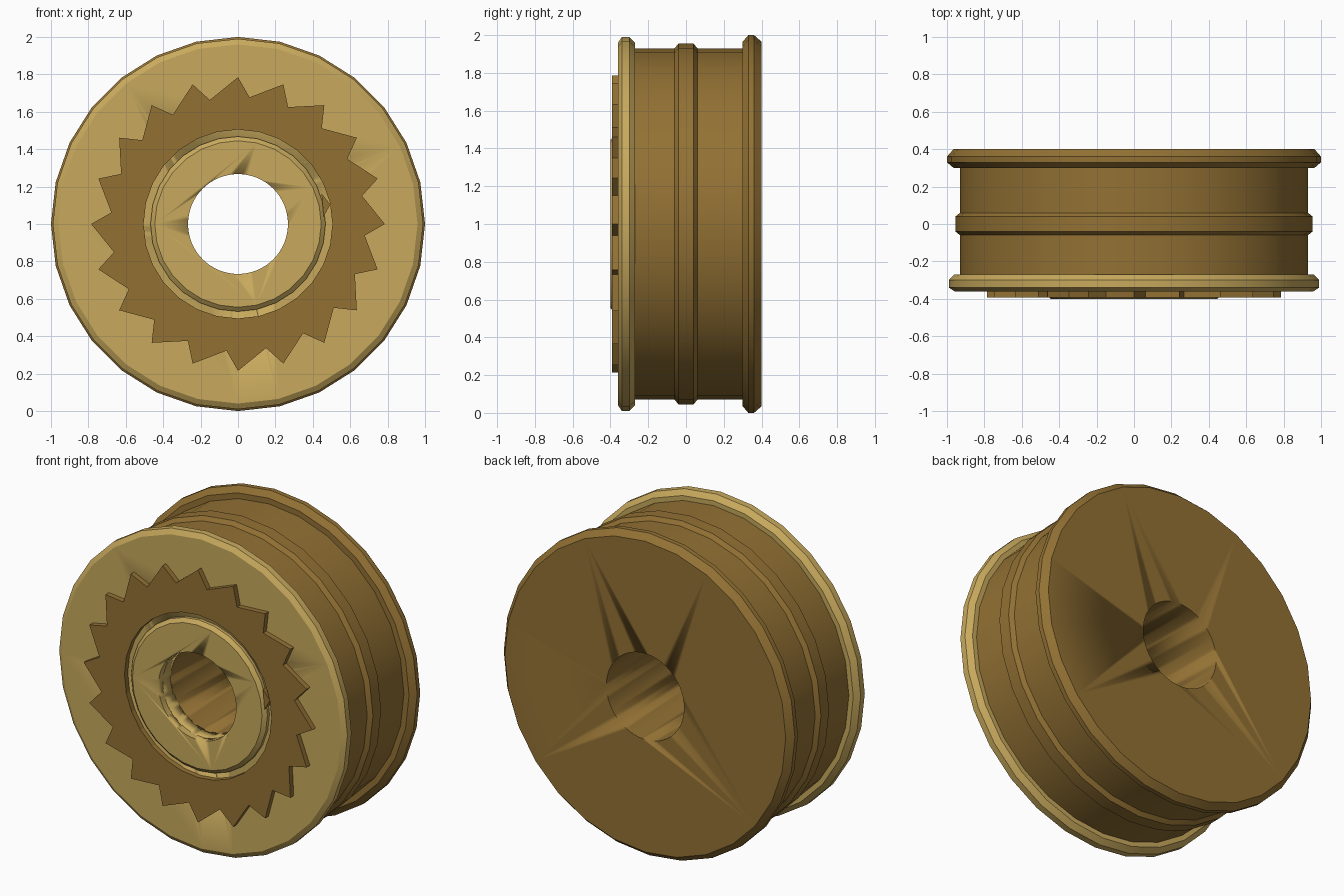
import bpy
import bmesh
from math import sin, cos, pi, radians

SIDES = 28
CENTRE_Z = 1.0

cube = bpy.data.objects.get("Cube")
if cube:
    bpy.data.objects.remove(cube, do_unlink=True)


def make_material(name, rgb):
    mat = bpy.data.materials.new(name)
    mat.use_nodes = True
    colour = (*rgb, 1.0)
    mat.diffuse_color = colour
    mat.node_tree.nodes["Principled BSDF"].inputs["Base Color"].default_value = colour
    return mat


tan = make_material("tan", (0.58, 0.40, 0.11))
brown = make_material("brown", (0.29, 0.165, 0.034))


def polar(radius, angle, y):
    """Point at an angle measured clockwise from the top, seen from the front."""
    return (radius * sin(angle), y, CENTRE_Z + radius * cos(angle))


def finish(name, bm, mat, smooth=True):
    bmesh.ops.recalc_face_normals(bm, faces=bm.faces[:])
    mesh = bpy.data.meshes.new(name)
    bm.to_mesh(mesh)
    bm.free()
    mesh.materials.append(mat)
    obj = bpy.data.objects.new(name, mesh)
    bpy.context.collection.objects.link(obj)
    if smooth:
        bpy.ops.object.select_all(action="DESELECT")
        obj.select_set(True)
        bpy.context.view_layer.objects.active = obj
        bpy.ops.object.shade_smooth_by_angle(angle=radians(25))
    return obj


def lathe(name, profile, mat, sides=SIDES):
    """Solid turned about the y axis from (radius, y) points, capped at both ends."""
    bm = bmesh.new()
    rings = [[bm.verts.new(polar(r, 2 * pi * i / sides, y)) for i in range(sides)]
             for r, y in profile]
    for a, b in zip(rings, rings[1:]):
        for i in range(sides):
            j = (i + 1) % sides
            bm.faces.new((a[i], a[j], b[j], b[i]))
    bm.faces.new(rings[0])
    bm.faces.new(rings[-1])
    return finish(name, bm, mat)


def plate(name, loops, y_back, y_front, mat):
    """Flat plate bounded by closed loops of (radius, angle)."""
    bm = bmesh.new()
    edges = []
    for loop in loops:
        verts = [bm.verts.new(polar(r, a, y_back)) for r, a in loop]
        edges += [bm.edges.new((v, verts[i - 1])) for i, v in enumerate(verts)]
    bmesh.ops.triangle_fill(bm, edges=edges, use_beauty=True)
    out = bmesh.ops.extrude_face_region(bm, geom=bm.faces[:], use_keep_orig=True)
    moved = [g for g in out["geom"] if isinstance(g, bmesh.types.BMVert)]
    bmesh.ops.translate(bm, verts=moved, vec=(0, y_front - y_back, 0))
    return finish(name, bm, mat, smooth=False)


# Drum with central ridge and rear flange
drum = lathe("drum", [
    (0.93, -0.28), (0.93, -0.06), (0.955, -0.04), (0.955, 0.04), (0.93, 0.06),
    (0.93, 0.30), (0.965, 0.30), (1.0, 0.33), (1.0, 0.36), (0.965, 0.40)], brown)

# Front flange and raised hub
flange = lathe("front_flange", [
    (0.96, -0.36), (0.99, -0.34), (0.99, -0.30), (0.96, -0.27)], tan)
hub = lathe("hub", [(0.445, -0.40), (0.468, -0.38), (0.468, -0.355)], tan)

# Shaft hole through all turned parts
cutter = lathe("shaft_hole_cutter", [(0.267, -0.6), (0.267, 0.6)], brown, sides=64)
cutter.hide_render = True
for part in (drum, flange, hub):
    cut = part.modifiers.new("shaft_hole", "BOOLEAN")
    cut.operation = "DIFFERENCE"
    cut.solver = "EXACT"
    cut.object = cutter
    bpy.context.view_layer.objects.active = part
    bpy.ops.object.modifier_apply(modifier=cut.name)
bpy.data.objects.remove(cutter, do_unlink=True)

# Ratchet ring with slanted teeth
teeth = []
for i in range(20):
    tip = 2 * pi * i / 20
    teeth += [(0.785, tip), (0.68, tip + radians(5.2))]
bore = [(0.505, 2 * pi * i / SIDES) for i in range(SIDES)]
plate("ratchet_ring", [teeth, bore], -0.358, -0.393, brown)

# Small stop between ratchet and hub
stop = [(0.475, radians(70)), (0.505, radians(78)), (0.46, radians(85))]
plate("ratchet_stop", [stop], -0.358, -0.393, brown)
